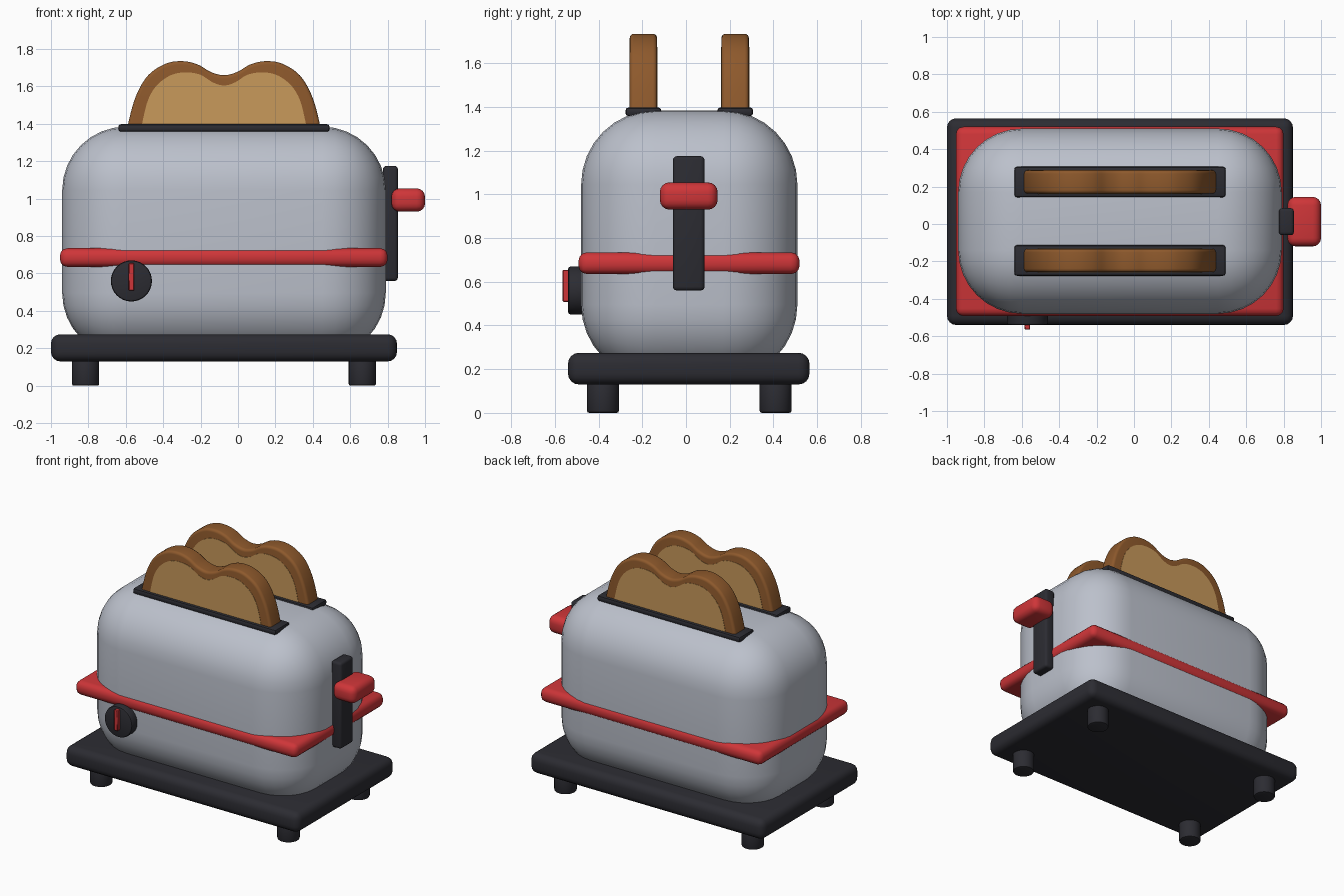
import bpy, bmesh, math
from mathutils import Matrix, Vector

if "Cube" in bpy.data.objects:
    bpy.data.objects.remove(bpy.data.objects["Cube"], do_unlink=True)


def material(name, rgb):
    m = bpy.data.materials.new(name)
    m.use_nodes = True
    m.diffuse_color = (*rgb, 1)
    m.node_tree.nodes["Principled BSDF"].inputs["Base Color"].default_value = (*rgb, 1)
    return m


STEEL = material("brushed_steel", (0.50, 0.53, 0.60))
DARK = material("dark_plastic", (0.025, 0.025, 0.032))
RED = material("red_trim", (0.62, 0.036, 0.04))
CRUST = material("toast_crust", (0.27, 0.10, 0.025))
CRUMB = material("toast_crumb", (0.58, 0.32, 0.105))

CX, CY = -0.075, 0.015  # middle of the casing


def finish(name, bm, mat, bevel=0, segments=3, angle=40):
    bmesh.ops.recalc_face_normals(bm, faces=bm.faces)
    mesh = bpy.data.meshes.new(name)
    bm.to_mesh(mesh)
    bm.free()
    mesh.materials.append(mat)
    ob = bpy.data.objects.new(name, mesh)
    bpy.context.collection.objects.link(ob)
    bpy.context.view_layer.objects.active = ob
    for other in bpy.context.selected_objects:
        other.select_set(False)
    ob.select_set(True)
    if bevel:
        mod = ob.modifiers.new("rounded", "BEVEL")
        mod.width, mod.segments = bevel, segments
        mod.limit_method, mod.angle_limit = "ANGLE", math.radians(50)
        bpy.ops.object.modifier_apply(modifier=mod.name)
    bpy.ops.object.shade_smooth_by_angle(angle=math.radians(angle))
    return ob


def box(name, xs, ys, zs, mat, bevel=0, segments=3):
    bm = bmesh.new()
    bmesh.ops.create_cube(bm, size=1)
    spans = (xs, ys, zs)
    bmesh.ops.scale(bm, verts=bm.verts, vec=[b - a for a, b in spans])
    bmesh.ops.translate(bm, verts=bm.verts, vec=[(a + b) / 2 for a, b in spans])
    return finish(name, bm, mat, bevel, segments)


def cylinder(name, centre, radius, depth, mat, rot=Matrix(), bevel=0.01):
    bm = bmesh.new()
    bmesh.ops.create_cone(bm, cap_ends=True, segments=32, radius1=radius, radius2=radius,
                          depth=depth, matrix=Matrix.Translation(centre) @ rot)
    return finish(name, bm, mat, bevel, 2)


def smooth_path(points, steps=5):
    """Catmull-Rom curve through the points."""
    pts = [Vector(p) for p in points]
    ext = [2 * pts[0] - pts[1]] + pts + [2 * pts[-1] - pts[-2]]
    out = []
    for a, b, c, d in zip(ext, ext[1:], ext[2:], ext[3:]):
        for i in range(steps):
            t = i / steps
            out.append(0.5 * (2 * b + (c - a) * t + (2 * a - 5 * b + 4 * c - d) * t * t
                              + (3 * b - a - 3 * c + d) * t ** 3))
    return out + [pts[-1]]


def slice_shape(name, half, y0, y1, mat, bevel=0):
    """Extrude a mirrored half outline (offset from centre, z) between y0 and y1."""
    right = [(-x, z) for x, z in reversed(half[:-1])]
    outline = smooth_path(list(half) + right)
    bm = bmesh.new()
    face = bm.faces.new([bm.verts.new((CX + p.x, y0, p.y)) for p in outline])
    ext = bmesh.ops.extrude_face_region(bm, geom=[face])
    bmesh.ops.translate(bm, vec=(0, y1 - y0, 0),
                        verts=[v for v in ext["geom"] if isinstance(v, bmesh.types.BMVert)])
    return finish(name, bm, mat, bevel, 4)


# Base and feet
box("base", (-1.0, 0.85), (-0.54, 0.565), (0.13, 0.275), DARK, 0.05, 4)
for sx, side in ((-1, "right"), (1, "left")):
    for sy, end in ((-1, "front"), (1, "back")):
        cylinder(f"{end}_{side}_foot", (CX + sx * 0.74, CY + sy * 0.395, 0.075),
                 0.073, 0.15, DARK)

# Casing and red band
box("casing", (-0.94, 0.79), (-0.48, 0.51), (0.155, 1.385), STEEL, 0.34, 8)
box("band", (-0.952, 0.80), (-0.492, 0.52), (0.635, 0.735), RED, 0.04, 3)

# Slots with toast
crust = [(-0.525, 1.30), (-0.51, 1.41), (-0.47, 1.55), (-0.405, 1.66), (-0.31, 1.722),
         (-0.22, 1.735), (-0.14, 1.717), (-0.07, 1.677), (0, 1.66)]
crumb = [(-0.455, 1.30), (-0.436, 1.41), (-0.405, 1.53), (-0.355, 1.61), (-0.28, 1.662),
         (-0.20, 1.675), (-0.125, 1.662), (-0.06, 1.622), (0, 1.605)]
for sy, end in ((-1, "front"), (1, "back")):
    y = CY + sy * 0.21
    box(f"{end}_slot_trim", (-0.64, 0.49), (y - 0.082, y + 0.082), (1.358, 1.398), DARK, 0.014, 2)
    slice_shape(f"{end}_toast", crust, y - 0.0625, y + 0.0625, CRUST, 0.028)
    for s, label in ((-1, "front"), (1, "back")):
        slice_shape(f"{end}_toast_{label}_crumb", crumb,
                    y + s * 0.061, y + s * 0.0645, CRUMB)

# Lever
box("lever_track", (0.775, 0.855), (-0.06, 0.085), (0.56, 1.175), DARK, 0.018, 3)
box("lever_handle", (0.82, 1.0), (-0.12, 0.145), (0.93, 1.055), RED, 0.045, 4)

# Dial
cylinder("dial", (-0.57, -0.49, 0.56), 0.11, 0.10, DARK,
         Matrix.Rotation(math.pi / 2, 4, "X"), 0.012)
box("dial_pointer", (-0.585, -0.555), (-0.565, -0.53), (0.508, 0.655), RED, 0.004, 1)
